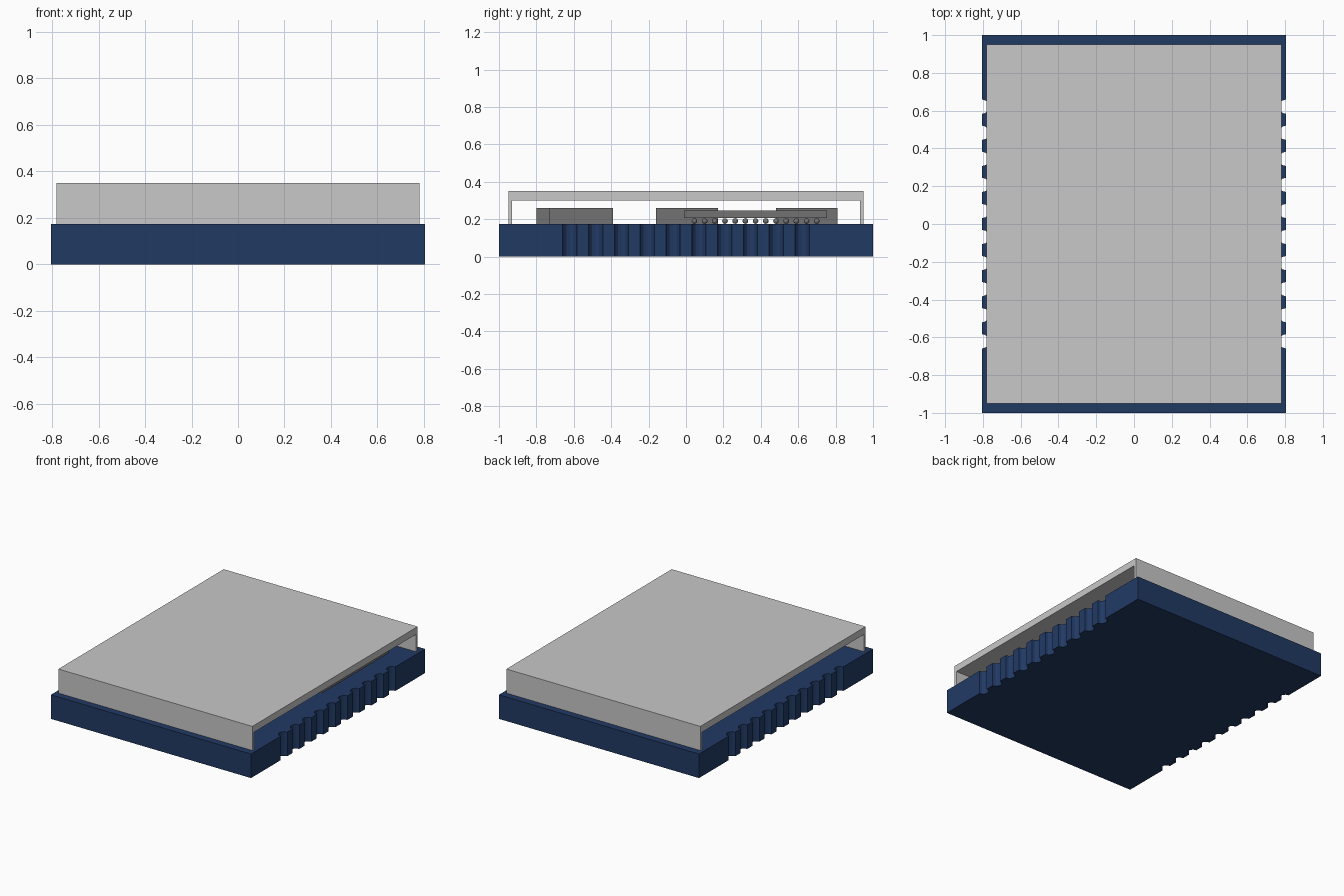
import bpy, bmesh
from math import sin, cos, pi
from mathutils import Matrix

if "Cube" in bpy.data.objects:
    bpy.data.objects.remove(bpy.data.objects["Cube"])


def material(name, rgb):
    m = bpy.data.materials.new(name)
    m.use_nodes = True
    m.diffuse_color = (*rgb, 1)
    m.node_tree.nodes["Principled BSDF"].inputs["Base Color"].default_value = (*rgb, 1)
    return m


board_blue = material("board blue", (0.015, 0.042, 0.127))
shield_grey = material("shield grey", (0.58, 0.58, 0.58))
chip_grey = material("chip grey", (0.17, 0.17, 0.17))


def finish(bm, name, mat):
    bmesh.ops.recalc_face_normals(bm, faces=bm.faces)
    mesh = bpy.data.meshes.new(name)
    bm.to_mesh(mesh)
    bm.free()
    mesh.materials.append(mat)
    ob = bpy.data.objects.new(name, mesh)
    bpy.context.collection.objects.link(ob)
    return ob


def extrude(name, points, offset, mat):
    bm = bmesh.new()
    face = bm.faces.new([bm.verts.new(p) for p in points])
    out = bmesh.ops.extrude_face_region(bm, geom=[face])
    moved = [v for v in out["geom"] if isinstance(v, bmesh.types.BMVert)]
    bmesh.ops.translate(bm, verts=moved, vec=offset)
    return finish(bm, name, mat)


def box(name, x0, x1, y0, y1, z0, z1, mat):
    return extrude(name, [(x0, y0, z0), (x1, y0, z0), (x1, y1, z0), (x0, y1, z0)],
                   (0, 0, z1 - z0), mat)


# Board with rounded edge notches down both long sides
HALF_X, TOP, PITCH, R, SEG = 0.805, 0.175, 0.138, 0.038, 6
side = [(HALF_X, -1)]
for i in range(10):
    yc = (i - 4.5) * PITCH
    side += [(HALF_X - R * sin(pi * k / SEG), yc - R * cos(pi * k / SEG))
             for k in range(SEG + 1)]
side.append((HALF_X, 1))
outline = side + [(-x, -y) for x, y in side]
extrude("circuit_board", [(x, y, 0) for x, y in outline], (0, 0, TOP), board_blue)

# Shield lid with front and back walls, open at the sides
W, L, T, H, ROOF = 0.78, 0.95, 0.02, 0.35, 0.3
arch = [(-L, TOP), (-L, H), (L, H), (L, TOP),
        (L - T, TOP), (L - T, ROOF), (T - L, ROOF), (T - L, TOP)]
extrude("shield_lid", [(-W, y, z) for y, z in arch], (2 * W, 0, 0), shield_grey)

# Block components
for name, x, y0, y1 in (("front_left_chip", 0.3, -0.73, -0.39),
                        ("front_right_chip", -0.4, -0.8, -0.39),
                        ("middle_chip", -0.4, -0.16, 0.17),
                        ("back_chip", -0.4, 0.48, 0.81)):
    box(name, x - 0.17, x + 0.17, y0, y1, TOP, 0.26, chip_grey)

# Large chip standing on a grid of solder balls
CX, CY, HALF = 0.3, 0.372, 0.382
box("ball_grid_chip", CX - HALF, CX + HALF, CY - HALF, CY + HALF, 0.205, 0.245, chip_grey)
bm = bmesh.new()
for i in range(13):
    for j in range(13):
        spot = (CX + (i - 6) * 0.0545, CY + (j - 6) * 0.0545, 0.19)
        bmesh.ops.create_uvsphere(bm, u_segments=12, v_segments=8, radius=0.015,
                                  matrix=Matrix.Translation(spot))
for f in bm.faces:
    f.smooth = True
finish(bm, "solder_balls", chip_grey)
